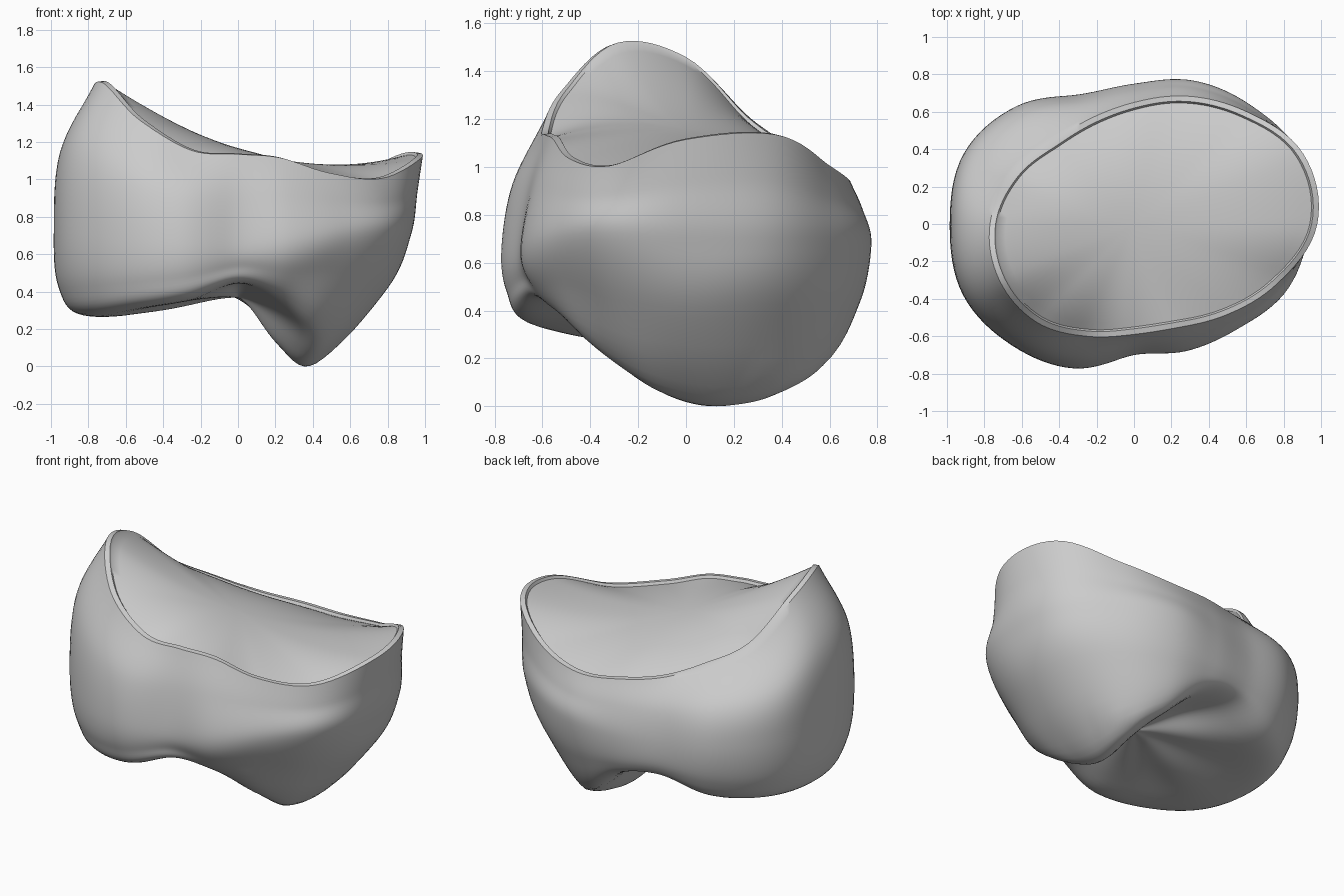
import bpy, bmesh, math
from mathutils import Vector

cube = bpy.data.objects.get("Cube")
if cube:
    bpy.data.objects.remove(cube, do_unlink=True)

SEGMENTS = 128   # around the crown
STEPS = 8        # between neighbouring outlines

# Outlines: radius and height at sixteen even directions, anticlockwise from +x
rim_r = [.98, .98, .85, .74, .65, .61, .62, .70, .77, .78, .74, .65, .59, .60, .69, .83]
rim_z = [1.11, 1.13, 1.0, .94, .96, 1.0, 1.08, 1.2, 1.45, 1.51, 1.31, 1.15, 1.13, 1.11, 1.03, 1.0]
belly_r = [.92, .95, .89, .83, .75, .75, .89, .985, .985, .99, .92, .835, .70, .735, .79, .89]
belly_z = [.7, .7, .7, .68, .65, .65, .68, .7, .72, .72, .68, .65, .65, .66, .7, .72]
lower_r = [.79, .83, .81, .77, .72, .73, .85, .94, .96, .95, .89, .81, .68, .68, .71, .75]
lower_z = [.41, .42, .42, .42, .45, .47, .44, .42, .42, .42, .44, .47, .53, .5, .5, .44]
edge_r = [.42, .45, .55, .61, .62, .63, .72, .80, .83, .82, .78, .72, .62, .54, .53, .47]
edge_z = [.02, .0, .04, .17, .36, .4, .31, .28, .27, .27, .31, .36, .45, .37, .23, .09]


def spline(a, b, c, d, t):
    """Smooth blend from b to c."""
    return b + .5 * t * (c - a + t * (2*a - 5*b + 4*c - d + t * (3*(b - c) + d - a)))


def around(values, turn):
    """Value of a closed outline at a fraction of a full turn."""
    n = len(values)
    f = turn * n
    i = math.floor(f)
    return spline(*(values[(i + k) % n] for k in (-1, 0, 1, 2)), f - i)


def mix(a, b, t):
    return a + (b - a) * t


def saddle(r, angle):
    """Height of the saddle-shaped seat."""
    x, y = r * math.cos(angle), r * math.sin(angle)
    return 1.15 - .28*x + .275*x*x - .12*y - .26*y*y + .25*x*y


def profile(turn):
    """Radius and height from the biting side, up the wall and over the rim."""
    angle = math.tau * turn
    side = math.cos(angle)
    rim, belly, lower, edge = (
        Vector((around(r, turn), around(z, turn)))
        for r, z in ((rim_r, rim_z), (belly_r, belly_z), (lower_r, lower_z), (edge_r, edge_z)))
    middle = Vector((0, .37))
    groove = Vector((edge.x * .5, mix(edge.y, .4, .45 - .2 * side ** 2)
                     + .008 * math.sin(angle * 7)))
    shoulder = Vector((mix(belly.x, rim.x, .35 + .2 * side), mix(belly.y, rim.y, .55)))
    keys = [middle, groove, edge, lower, belly, shoulder, rim]
    keys = [Vector((-groove.x, mix(groove.y, middle.y, .5)))] + keys + [rim * 2 - shoulder]
    points = []
    for i in range(1, len(keys) - 2):
        points += [spline(*keys[i-1:i+3], s / STEPS) for s in range(STEPS)]
    points.append(rim)
    # Narrow lip, then the seat eased from the rim into the saddle
    points.append(Vector((rim.x - .03, rim.y + .004)))
    inner = Vector((rim.x - .04, rim.y - .012))
    offset = inner.y - saddle(inner.x, angle)
    for s in range(17):
        k = 1 - s / 16
        points.append(Vector((inner.x * k, saddle(inner.x * k, angle) + offset * k ** 3)))
    return points


# Crown shell lofted around the vertical axis
bm = bmesh.new()
columns = []
for j in range(SEGMENTS):
    angle = math.tau * j / SEGMENTS
    columns.append([bm.verts.new((p.x * math.cos(angle), p.x * math.sin(angle), p.y))
                    for p in profile(j / SEGMENTS)])
for j, left in enumerate(columns):
    right = columns[(j + 1) % SEGMENTS]
    for i in range(len(left) - 1):
        bm.faces.new((left[i], right[i], right[i + 1], left[i + 1]))
bmesh.ops.remove_doubles(bm, verts=bm.verts, dist=.0005)

# Soften the biting surface
biting = [v for v in bm.verts if v.co.z < .45 and v.co.xy.length < .6]
for _ in range(6):
    bmesh.ops.smooth_vert(bm, verts=biting, factor=.5, use_axis_z=True)
bmesh.ops.recalc_face_normals(bm, faces=bm.faces)

# Stand the shell on the ground
base = min(v.co.z for v in bm.verts)
bmesh.ops.translate(bm, verts=bm.verts, vec=(0, 0, -base))
mesh = bpy.data.meshes.new("crown_shell")
bm.to_mesh(mesh)
bm.free()

material = bpy.data.materials.new("plain_grey")
material.use_nodes = True
grey = (.6, .6, .6, 1)
material.diffuse_color = grey
material.node_tree.nodes["Principled BSDF"].inputs["Base Color"].default_value = grey
mesh.materials.append(material)

crown = bpy.data.objects.new("crown_shell", mesh)
bpy.context.collection.objects.link(crown)
bpy.context.view_layer.objects.active = crown
crown.select_set(True)
bpy.ops.object.shade_smooth_by_angle(angle=math.radians(40))
